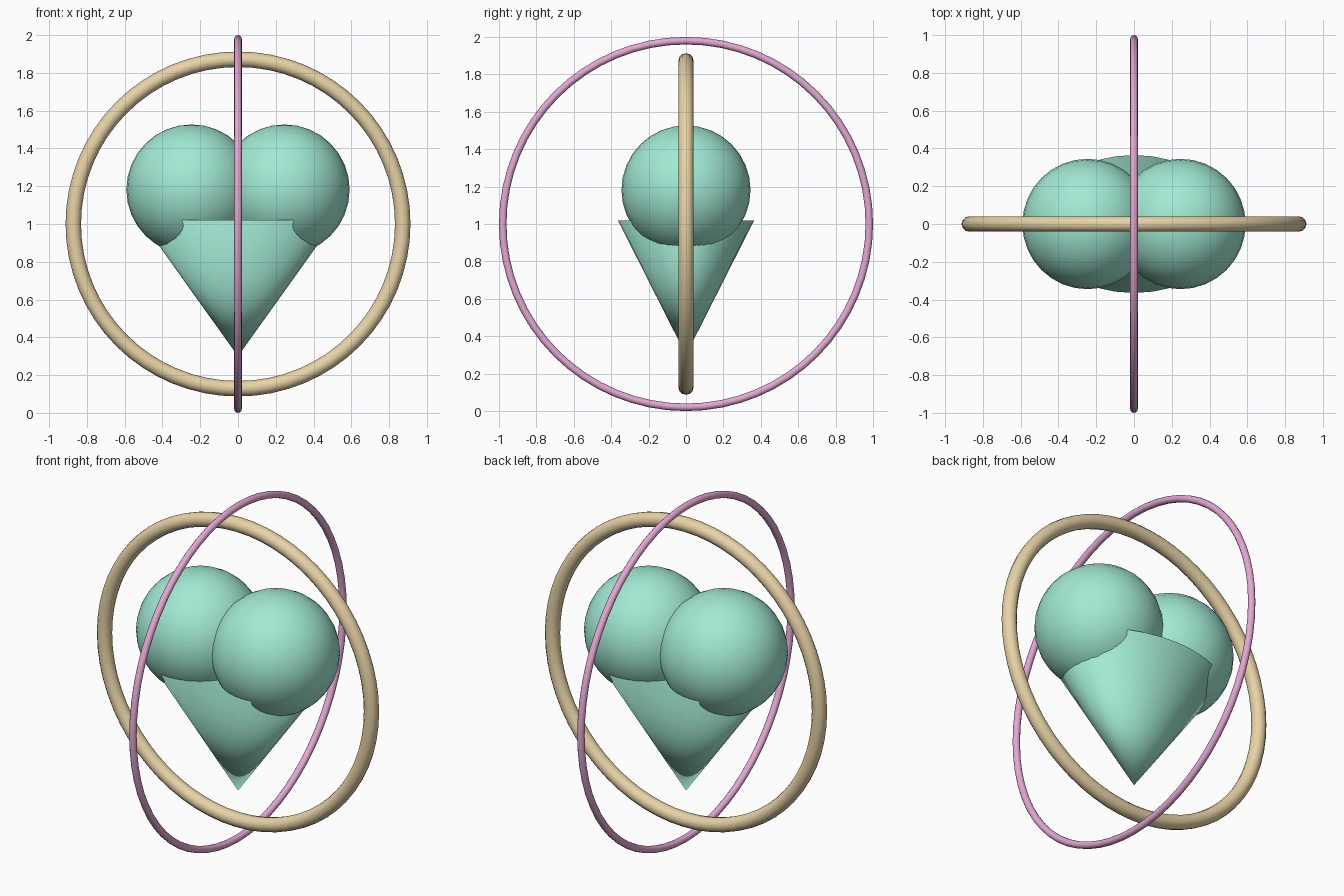
import bpy
from math import pi

if "Cube" in bpy.data.objects:
    bpy.data.objects.remove(bpy.data.objects["Cube"])


def material(name, rgb):
    m = bpy.data.materials.new(name)
    m.diffuse_color = (*rgb, 1)
    m.use_nodes = True
    m.node_tree.nodes["Principled BSDF"].inputs["Base Color"].default_value = m.diffuse_color
    return m


mint = material("mint", (0.36, 0.82, 0.66))
gold = material("gold", (0.80, 0.65, 0.38))
pink = material("pink", (0.78, 0.39, 0.65))


def finish(name, mat):
    ob = bpy.context.object
    ob.name = name
    ob.data.materials.append(mat)
    bpy.ops.object.shade_smooth()
    return ob


def ring(name, mat, major, minor, rot):
    bpy.ops.mesh.primitive_torus_add(
        major_segments=64, minor_segments=12, major_radius=major,
        minor_radius=minor, location=(0, 0, 1), rotation=rot)
    finish(name, mat)


# Two upper lobes of the heart
for side, x in (("left", -0.246), ("right", 0.246)):
    bpy.ops.mesh.primitive_uv_sphere_add(
        segments=32, ring_count=16, radius=0.345, location=(x, 0, 1.182))
    finish(f"heart_lobe_{side}", mint)

# Heart point: wide oval cone, tip down
bpy.ops.mesh.primitive_cone_add(
    vertices=32, radius1=1, radius2=0, depth=0.72,
    location=(0, 0, 0.66), rotation=(pi, 0, 0))
point = finish("heart_point", mint)
point.scale = (0.515, 0.365, 1)

# Crossed rings: thick one facing front, thin one facing sideways
ring("front_ring", gold, 0.872, 0.041, (pi / 2, 0, 0))
ring("side_ring", pink, 0.98, 0.02, (0, pi / 2, 0))
